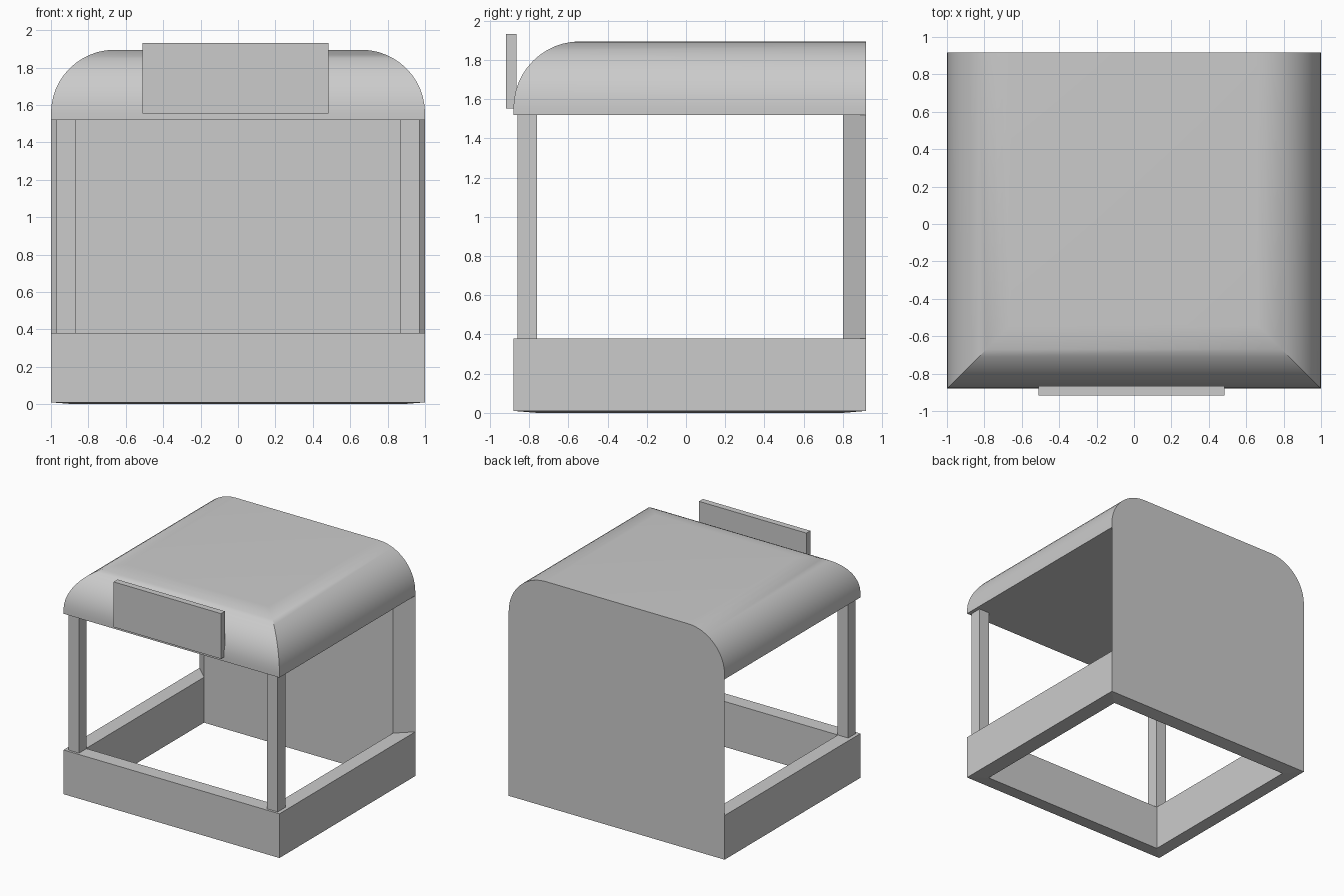
import bpy, bmesh, math

cube = bpy.data.objects.get("Cube")
if cube:
    bpy.data.objects.remove(cube, do_unlink=True)

FRONT, BACK = -0.88, 0.917
INNER_X, INNER_FRONT, INNER_BACK = 0.875, -0.76, 0.80
BASE_TOP, EAVES, ROOF_TOP = 0.38, 1.52, 1.895

grey = bpy.data.materials.new("plain_grey")
grey.use_nodes = True
grey.diffuse_color = (0.6, 0.6, 0.6, 1)
grey.node_tree.nodes["Principled BSDF"].inputs["Base Color"].default_value = grey.diffuse_color


def rect(x0, x1, y0, y1, z):
    return [(x0, y0, z), (x1, y0, z), (x1, y1, z), (x0, y1, z)]


def loft(name, rings, closed=False, smooth=False):
    """Skin a stack of rings, either capped at the ends or joined into a loop."""
    bm = bmesh.new()
    loops = [[bm.verts.new(p) for p in ring] for ring in rings]
    pairs = list(zip(loops, loops[1:]))
    if closed:
        pairs.append((loops[-1], loops[0]))
    else:
        bm.faces.new(loops[0])
        bm.faces.new(loops[-1])
    for a, b in pairs:
        n = len(a)
        for i in range(n):
            j = (i + 1) % n
            bm.faces.new((a[i], a[j], b[j], b[i]))
    bmesh.ops.recalc_face_normals(bm, faces=bm.faces[:])
    mesh = bpy.data.meshes.new(name)
    bm.to_mesh(mesh)
    bm.free()
    mesh.materials.append(grey)
    obj = bpy.data.objects.new(name, mesh)
    bpy.context.collection.objects.link(obj)
    if smooth:
        bpy.ops.object.select_all(action="DESELECT")
        obj.select_set(True)
        bpy.context.view_layer.objects.active = obj
        bpy.ops.object.shade_smooth_by_angle(angle=math.radians(30))
    return obj


def box(name, x0, x1, y0, y1, z0, z1):
    return loft(name, [rect(x0, x1, y0, y1, z0), rect(x0, x1, y0, y1, z1)])


# Open base frame, its underside dipping slightly inwards
outer = (-1, 1, FRONT, BACK)
inner = (-INNER_X, INNER_X, INNER_FRONT, INNER_BACK)
loft("base_frame", [rect(*outer, 0.01), rect(*outer, BASE_TOP),
                    rect(*inner, BASE_TOP), rect(*inner, 0)], closed=True)

# Back wall with slanted side edges
loft("back_wall", [[(-1, BACK, z), (1, BACK, z),
                    (INNER_X, INNER_BACK, z), (-INNER_X, INNER_BACK, z)]
                   for z in (BASE_TOP, EAVES)])

# Front corner posts
for side, name in ((1, "left_post"), (-1, "right_post")):
    x0, x1 = sorted((side * 0.87, side * 0.97))
    box(name, x0, x1, -0.86, INNER_FRONT, BASE_TOP, EAVES)

# Roof rounded over the front and sides, flat at the back
RADIUS, STEPS = 0.34, 12
roof_rings = [rect(*outer, EAVES)]
for i in range(STEPS + 1):
    a = math.pi / 2 * i / STEPS
    d = RADIUS * (1 - math.cos(a))
    z = ROOF_TOP - RADIUS * (1 - math.sin(a))
    roof_rings.append(rect(-1 + d, 1 - d, FRONT + d, BACK, z))
loft("roof", roof_rings, smooth=True)

# Blank sign board on the roof front
box("sign_board", -0.51, 0.485, -0.917, -0.865, 1.553, 1.932)
